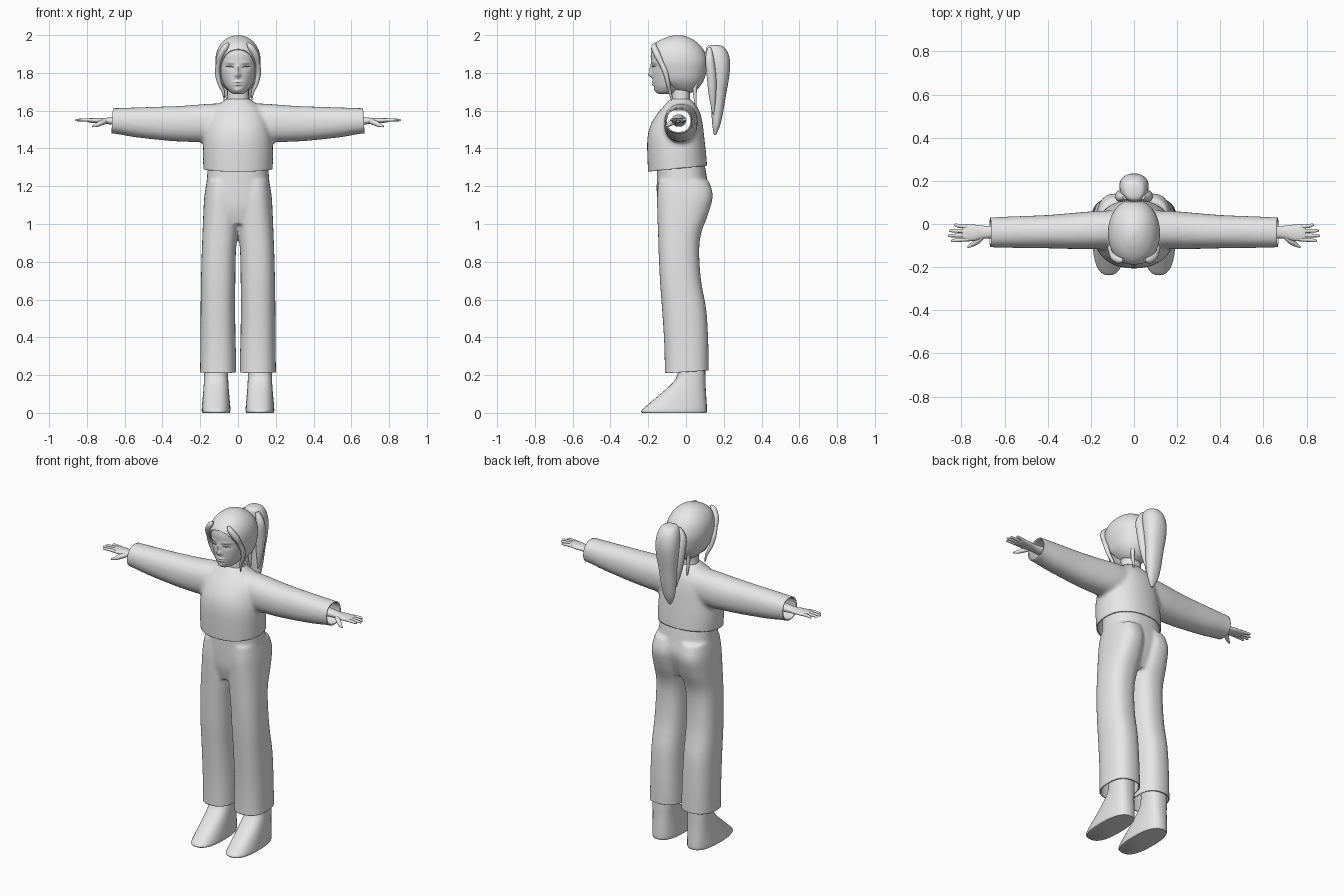
import bpy, bmesh, math
from mathutils import Vector

grey = bpy.data.materials.new("plain_grey")
grey.diffuse_color = (0.8, 0.8, 0.8, 1)


def spline(rows, steps):
    """Smoothly interpolate a list of equal-length rows."""
    out = []
    for i in range(len(rows) - 1):
        p1, p2 = rows[i], rows[i + 1]
        p0, p3 = rows[max(i - 1, 0)], rows[min(i + 2, len(rows) - 1)]
        for k in range(steps):
            t = k / steps
            out.append([b + 0.5 * t * (c - a + t * (2 * a - 5 * b + 4 * c - d + t * (3 * (b - c) + d - a)))
                        for a, b, c, d in zip(p0, p1, p2, p3)])
    return out + [list(rows[-1])]


def loft(bm, rows, axis='z', s=1, n=32, p=2.2, steps=4):
    """Closed skin over rings (t, u0, u1, v0, v1); s=-1 mirrors in x."""
    rings = []
    for t, u0, u1, v0, v1 in spline(rows, steps):
        ring = []
        for k in range(n):
            a = math.tau * k / n
            c, d = math.cos(a), math.sin(a)
            u = (u0 + u1) / 2 + (u1 - u0) / 2 * math.copysign(abs(c) ** (2 / p), c)
            v = (v0 + v1) / 2 + (v1 - v0) / 2 * math.copysign(abs(d) ** (2 / p), d)
            co = (u, v, t) if axis == 'z' else (t, u, v)
            ring.append(bm.verts.new((co[0] * s, co[1], co[2])))
        rings.append(ring)
    faces = [bm.faces.new(rings[0]), bm.faces.new(rings[-1])]
    for r, q in zip(rings, rings[1:]):
        for k in range(n):
            faces.append(bm.faces.new((r[k], r[(k + 1) % n], q[(k + 1) % n], q[k])))
    bmesh.ops.recalc_face_normals(bm, faces=faces)


def add(name, data, smooth=True):
    ob = bpy.data.objects.new(name, data)
    bpy.context.collection.objects.link(ob)
    data.materials.clear()
    data.materials.append(grey)
    if smooth:
        bpy.ops.object.select_all(action='DESELECT')
        ob.select_set(True)
        bpy.context.view_layer.objects.active = ob
        bpy.ops.object.shade_smooth_by_angle(angle=math.radians(50))
    return ob


def finish(name, bm):
    me = bpy.data.meshes.new(name)
    bm.to_mesh(me)
    bm.free()
    return add(name, me)


def baked(ob):
    """Replace an object by its evaluated mesh."""
    bpy.context.view_layer.update()
    me = bpy.data.meshes.new_from_object(ob.evaluated_get(bpy.context.evaluated_depsgraph_get()))
    bpy.data.objects.remove(ob)
    return me


def garment(name, bm, cuts, voxel, relax):
    """Fuse overlapping lofts, cut the hems open and give the cloth thickness."""
    me = bpy.data.meshes.new(name)
    bm.to_mesh(me)
    bm.free()
    ob = add(name, me, False)
    m = ob.modifiers.new("fuse", 'REMESH')
    m.mode, m.voxel_size = 'VOXEL', voxel
    m = ob.modifiers.new("relax", 'SMOOTH')
    m.factor, m.iterations = 0.5, relax
    me = baked(ob)
    bm = bmesh.new()
    bm.from_mesh(me)
    for co, no in cuts:
        bmesh.ops.bisect_plane(bm, geom=bm.verts[:] + bm.edges[:] + bm.faces[:],
                               plane_co=co, plane_no=no, clear_outer=True)
    ob = finish(name, bm)
    m = ob.modifiers.new("cloth", 'SOLIDIFY')
    m.thickness, m.offset = 0.007, -1


def strand(name, pts, flat=1.0):
    """Tapered lock of hair through (x, y, z, radius) points."""
    bm = bmesh.new()
    path = spline(pts, 5)
    rings = []
    for i, (x, y, z, r) in enumerate(path):
        tan = (Vector(path[min(i + 1, len(path) - 1)][:3]) - Vector(path[max(i - 1, 0)][:3])).normalized()
        u = tan.cross(Vector((0, 1, 0))).normalized()
        v = tan.cross(u)
        rings.append([bm.verts.new(Vector((x, y, z)) + r * (u * math.cos(a) + v * flat * math.sin(a)))
                      for a in (math.tau * k / 10 for k in range(10))])
    bm.faces.new(rings[0])
    bm.faces.new(rings[-1])
    for r, q in zip(rings, rings[1:]):
        for k in range(10):
            bm.faces.new((r[k], r[(k + 1) % 10], q[(k + 1) % 10], q[k]))
    bmesh.ops.recalc_face_normals(bm, faces=bm.faces[:])
    finish(name, bm)


# sweater: torso and sleeves
bm = bmesh.new()
loft(bm, [(1.25, -.182, .182, -.2, .115), (1.36, -.186, .186, -.205, .108), (1.45, -.182, .182, -.205, .098),
          (1.52, -.168, .168, -.19, .09), (1.58, -.15, .15, -.155, .078), (1.62, -.12, .12, -.122, .06),
          (1.65, -.078, .078, -.095, .035), (1.665, -.065, .065, -.08, .02)])
for s in (-1, 1):
    loft(bm, [(.04, -.1, .06, 1.46, 1.64), (.15, -.115, .062, 1.435, 1.637), (.28, -.116, .052, 1.435, 1.627),
              (.4, -.113, .042, 1.443, 1.622), (.55, -.111, .036, 1.46, 1.617),
              (.64, -.109, .032, 1.476, 1.614), (.71, -.108, .03, 1.483, 1.612)], 'x', s)
garment("sweater", bm, [((0, -.045, 1.293), (0, .1, -1)), ((.666, 0, 1.55), (1, 0, .06)),
                        ((-.666, 0, 1.55), (-1, 0, .06))], .011, 8)

# trousers: hips and two legs
bm = bmesh.new()
loft(bm, [(1.0, -.15, .15, -.13, .07), (1.08, -.172, .172, -.15, .105), (1.16, -.172, .172, -.155, .125),
          (1.24, -.165, .165, -.155, .112), (1.34, -.158, .158, -.155, .095)], p=2.4)
for s in (-1, 1):
    loft(bm, [(.17, .009, .202, -.113, .12), (.28, .01, .2, -.113, .12), (.4, .013, .199, -.117, .117),
              (.55, .015, .198, -.127, .107), (.7, .014, .196, -.138, .08), (.85, .011, .192, -.145, .07),
              (.95, .002, .188, -.148, .08), (1.05, -.005, .184, -.152, .117), (1.15, -.005, .178, -.153, .142),
              (1.23, .0, .165, -.145, .12)], s=s, p=2.4)
garment("trousers", bm, [((0, 0, .217), (0, .06, -1)), ((0, 0, 1.325), (0, 0, 1))], .0085, 6)

# shoes with flat soles
for s, side in ((-1, "left"), (1, "right")):
    bm = bmesh.new()
    loft(bm, [(0, .044, .188, -.232, .108), (.012, .04, .192, -.236, .111), (.045, .042, .19, -.2, .11),
              (.09, .046, .186, -.147, .107), (.14, .05, .182, -.09, .104), (.18, .052, .18, -.055, .103),
              (.22, .053, .179, -.042, .102), (.27, .053, .179, -.042, .102)], s=s, p=2.5)
    finish(side + "_shoe", bm)

# head with face shaped by soft bumps (x, z, width, height, depth)
bm = bmesh.new()
loft(bm, [(1.688, -.02, .02, -.142, -.07), (1.697, -.04, .04, -.155, -.04), (1.72, -.062, .062, -.167, .0),
          (1.75, -.08, .08, -.174, .05), (1.8, -.098, .098, -.179, .085), (1.85, -.107, .107, -.184, .098),
          (1.9, -.106, .106, -.186, .09), (1.94, -.092, .092, -.172, .065), (1.97, -.066, .066, -.135, .03),
          (1.987, -.03, .03, -.09, -.01)], n=96, steps=8, p=2.1)
bumps = [(0, 1.79, .013, .013, .022), (0, 1.82, .01, .022, .012), (0, 1.752, .022, .005, .008),
         (0, 1.738, .019, .005, .008), (0, 1.708, .02, .012, .007)]
for s in (-1, 1):
    bumps += [(s * .043, 1.832, .02, .013, -.012), (s * .043, 1.829, .015, .007, .007),
              (s * .043, 1.855, .025, .006, .004)]
for v in bm.verts:
    if v.co.y < -.08:
        v.co.y -= sum(d * math.exp(-((v.co.x - x) / w) ** 2 - ((v.co.z - z) / h) ** 2) for x, z, w, h, d in bumps)
finish("head", bm)

# closed eyelids
for s, side in ((-1, "left"), (1, "right")):
    strand(side + "_eyelash", [(s * .024, -.176, 1.831, .002), (s * .043, -.177, 1.835, .003),
                               (s * .064, -.163, 1.832, .002)])

# neck
bm = bmesh.new()
loft(bm, [(1.6, -.066, .066, -.09, .03), (1.66, -.058, .058, -.075, .022), (1.73, -.055, .055, -.08, .025),
          (1.78, -.055, .055, -.08, .03)])
finish("neck", bm)

# hair cap, open over the face
bm = bmesh.new()
loft(bm, [(1.695, -.03, .03, -.03, .03), (1.715, -.065, .065, -.09, .062), (1.76, -.1, .1, -.16, .094),
          (1.82, -.116, .116, -.188, .11), (1.87, -.12, .12, -.196, .111), (1.92, -.11, .11, -.19, .094),
          (1.96, -.086, .086, -.158, .06), (1.988, -.05, .05, -.105, .015), (1.999, -.015, .015, -.06, -.025)],
     n=64, steps=6, p=2.1)
bmesh.ops.bisect_plane(bm, geom=bm.verts[:] + bm.edges[:] + bm.faces[:], plane_co=(0, -.185, 1.92),
                       plane_no=(0, -1.7, -1), clear_outer=True)
cap = finish("hair_cap", bm)
m = cap.modifiers.new("thickness", 'SOLIDIFY')
m.thickness, m.offset = .008, -1

# ponytail with side locks, and its tie
bm = bmesh.new()
loft(bm, [(1.948, -.02, .02, .13, .17), (1.938, -.045, .045, .11, .2), (1.9, -.062, .062, .104, .225),
          (1.84, -.068, .068, .118, .234), (1.77, -.064, .064, .128, .227), (1.69, -.054, .054, .132, .213),
          (1.6, -.046, .046, .134, .198), (1.52, -.032, .032, .14, .18), (1.47, -.008, .008, .148, .158)])
finish("ponytail", bm)
bm = bmesh.new()
loft(bm, [(.085, -.03, .03, 1.84, 1.9), (.105, -.036, .036, 1.835, 1.905), (.14, -.036, .036, 1.835, 1.905)], 'x')
for v in bm.verts:
    v.co = (-v.co.y, v.co.x, v.co.z)
finish("hair_tie", bm)

for s, side in ((-1, "left"), (1, "right")):
    strand(side + "_tail_lock", [(s * .04, .125, 1.93, .012), (s * .062, .125, 1.87, .024),
                                 (s * .058, .135, 1.78, .026), (s * .048, .14, 1.68, .02), (s * .035, .145, 1.58, .004)])
    # locks framing the face, and wisps at the nape
    strand(side + "_front_lock", [(s * .05, -.165, 1.957, .006), (s * .068, -.168, 1.935, .016),
                                  (s * .092, -.152, 1.895, .018), (s * .103, -.13, 1.85, .014),
                                  (s * .108, -.108, 1.8, .014), (s * .098, -.095, 1.745, .011),
                                  (s * .078, -.085, 1.7, .008), (s * .073, -.078, 1.655, .002)])
    strand(side + "_nape_wisp", [(s * .05, .05, 1.745, .012), (s * .048, .047, 1.69, .01), (s * .045, .055, 1.6, .002)])
    # hand: forearm and palm, four fingers and a thumb
    bm = bmesh.new()
    loft(bm, [(.5, -.075, .0, 1.515, 1.58), (.65, -.067, -.008, 1.525, 1.567), (.7, -.068, -.008, 1.53, 1.562),
              (.74, -.078, -.003, 1.533, 1.562), (.785, -.08, -.004, 1.537, 1.56), (.797, -.074, -.01, 1.541, 1.556)],
         'x', s, n=20)
    finish(side + "_hand", bm)
    for i, (y, tip) in enumerate(((-.071, .848), (-.052, .862), (-.033, .857), (-.013, .835))):
        bm = bmesh.new()
        dy = (-.006, -.002, .002, .008)[i]
        loft(bm, [(.77, y - .009, y + .009, 1.541, 1.559), (.81, y + dy / 2 - .009, y + dy / 2 + .009, 1.543, 1.559),
                  (tip - .008, y + dy - .007, y + dy + .007, 1.544, 1.556),
                  (tip, y + dy - .002, y + dy + .002, 1.547, 1.551)], 'x', s, n=12, p=2)
        finish(f"{side}_finger_{i + 1}", bm)
    strand(side + "_thumb", [(s * .695, -.05, 1.545, .013), (s * .725, -.078, 1.535, .014),
                             (s * .75, -.096, 1.523, .01), (s * .772, -.108, 1.516, .004)])
